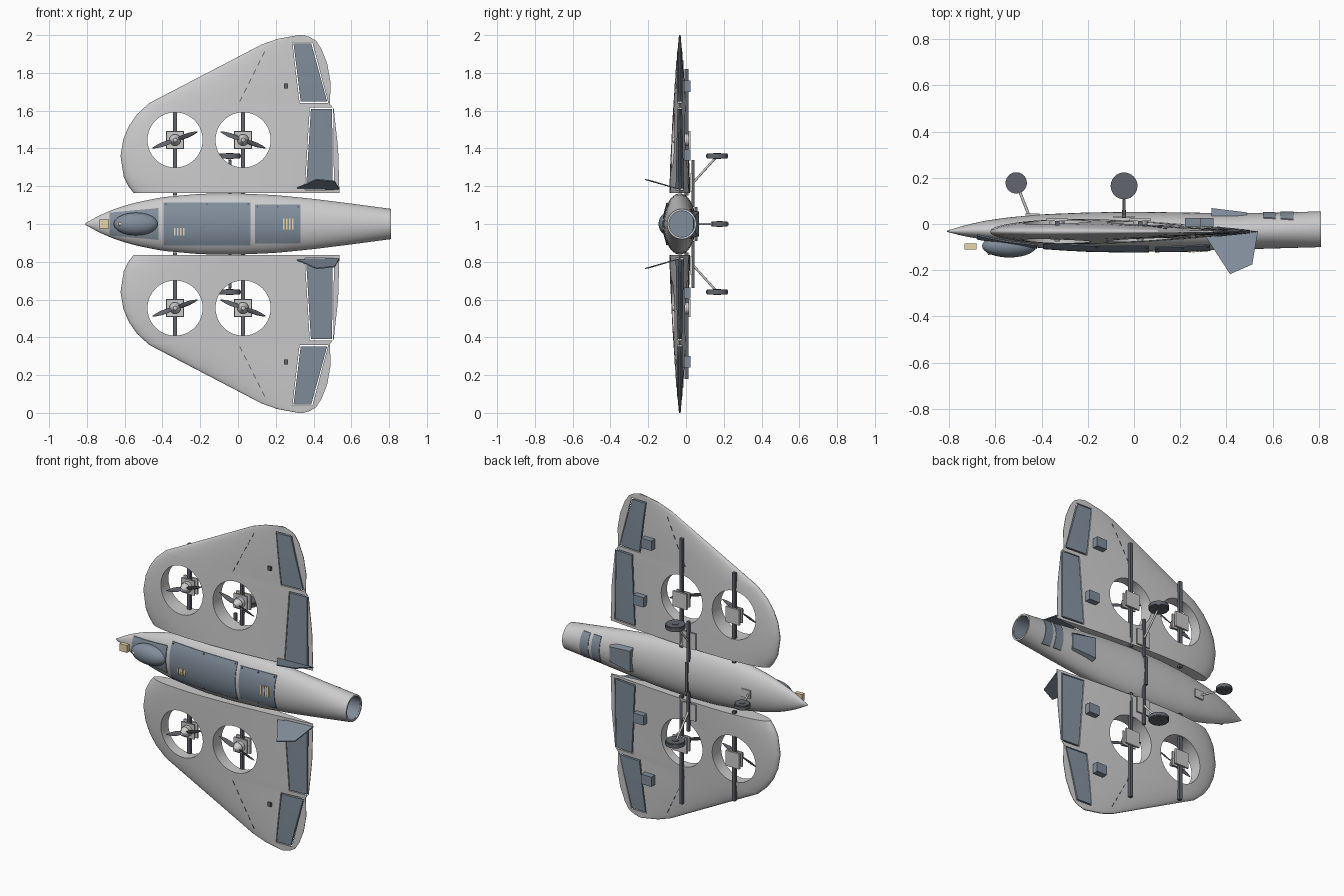
import bpy, bmesh, math
from mathutils import Vector, Matrix

if "Cube" in bpy.data.objects:
    bpy.data.objects.remove(bpy.data.objects["Cube"])

# All parts use a local frame whose origin sits on the fuselage axis (z = 1)
def mat(name, c):
    m = bpy.data.materials.new(name)
    m.diffuse_color = (*c, 1)
    m.use_nodes = True
    m.node_tree.nodes["Principled BSDF"].inputs["Base Color"].default_value = m.diffuse_color
    return m

GREY = mat("light_grey", (0.62, 0.63, 0.65))
BLUE = mat("slate", (0.22, 0.27, 0.33))
DARK = mat("dark_grey", (0.12, 0.13, 0.15))
TAN = mat("tan", (0.82, 0.66, 0.40))

def shade(ob):
    ob.data.shade_smooth()
    ob.data.set_sharp_from_angle(angle=math.radians(35))

def finish(name, bm, m, mirror=False):
    bmesh.ops.recalc_face_normals(bm, faces=bm.faces)
    me = bpy.data.meshes.new(name)
    bm.to_mesh(me)
    bm.free()
    ob = bpy.data.objects.new(name, me)
    bpy.context.collection.objects.link(ob)
    ob.location.z = 1
    me.materials.append(m)
    if mirror:
        mod = ob.modifiers.new("mirror", 'MIRROR')
        mod.use_axis = (False, False, True)
    shade(ob)
    return ob

def add_box(bm, c, s, rot=Matrix()):
    bmesh.ops.create_cube(bm, size=1, matrix=Matrix.Translation(c) @ rot @ Matrix.Diagonal((*s, 1)))

def add_rod(bm, a, b, r, r2=None, n=24):
    a, b = Vector(a), Vector(b)
    q = (b - a).to_track_quat('Z', 'Y').to_matrix().to_4x4()
    bmesh.ops.create_cone(bm, cap_ends=True, segments=n, radius1=r, radius2=r if r2 is None else r2,
                          depth=(b - a).length, matrix=Matrix.Translation((a + b) / 2) @ q)

def box(name, c, s, m, mirror=False):
    bm = bmesh.new()
    add_box(bm, c, s)
    return finish(name, bm, m, mirror)

def rod(name, a, b, r, m, mirror=False, r2=None):
    bm = bmesh.new()
    add_rod(bm, a, b, r, r2)
    return finish(name, bm, m, mirror)

def loft(bm, rings):
    vs = [[bm.verts.new(p) for p in r] for r in rings]
    n = len(vs[0])
    for a, b in zip(vs, vs[1:]):
        for i in range(n):
            bm.faces.new((a[i], a[(i + 1) % n], b[(i + 1) % n], b[i]))
    bm.faces.new(vs[0])
    bm.faces.new(vs[-1])

def interp(pts, t, k=1):
    for a, b in zip(pts, pts[1:]):
        if t <= b[0]:
            f = max(0, (t - a[0]) / (b[0] - a[0]))
            return a[k] + (b[k] - a[k]) * f
    return pts[-1][k]

def panel(name, quad, lo, hi, m, mirror=False, n=12):
    # closed slab over an (x, w) quad between two height functions
    def P(i, j, f):
        u, v = i / n, j / n
        a, b, c, d = (Vector(q) for q in quad)
        p = a.lerp(b, u).lerp(d.lerp(c, u), v)
        return (p.x, f(p.x, p.y), p.y)
    bm = bmesh.new()
    g = [[[bm.verts.new(P(i, j, f)) for j in range(n + 1)] for i in range(n + 1)] for f in (lo, hi)]
    for s in g:
        for i in range(n):
            for j in range(n):
                bm.faces.new((s[i][j], s[i + 1][j], s[i + 1][j + 1], s[i][j + 1]))
    rim = [(i, 0) for i in range(n)] + [(n, j) for j in range(n)] + \
          [(i, n) for i in range(n, 0, -1)] + [(0, j) for j in range(n, 0, -1)]
    for (i, j), (k, l) in zip(rim, rim[1:] + rim[:1]):
        bm.faces.new((g[0][i][j], g[0][k][l], g[1][k][l], g[1][i][j]))
    return finish(name, bm, m, mirror)

# Fuselage: x, half width, top y, belly y
FUS = [(-.81, .003, -.034, -.029), (-.74, .042, -.052, -.008), (-.66, .078, -.066, .012), (-.55, .112, -.087, .028),
       (-.4, .142, -.105, .042), (-.2, .16, -.117, .05), (0, .162, -.12, .053), (.2, .153, -.117, .05),
       (.4, .133, -.112, .047), (.6, .108, -.106, .048), (.81, .08, -.1, .055)]

def fus(x):
    # averaged neighbours soften the profile corners
    d = 0.03 if -.7 < x < .77 else 0
    return [sum(interp(FUS, x + e * d, k) for e in (-1, 0, 1)) / 3 for k in (1, 2, 3)]

def skin(side, off):
    def f(x, w):
        b, t, l = fus(x)
        return (t + l) / 2 + side * ((l - t) / 2 * math.sqrt(max(0, 1 - (w / b) ** 2)) + off)
    return f

def ring(x, k=1, src=None):
    b, t, l = fus(src or x)
    return [(x, (t + l) / 2 + k * (l - t) / 2 * math.sin(a), k * b * math.cos(a))
            for a in (math.tau * i / 48 for i in range(48))]

bm = bmesh.new()
loft(bm, [ring(-.81 + 1.62 * i / 60) for i in range(61)] + [ring(.81, .88), ring(.5, .88, .81)])
finish("fuselage", bm, GREY)
bm = bmesh.new()
loft(bm, [ring(.5, .86, .81), ring(.505, .86, .81)])
finish("tail_duct_bulkhead", bm, TAN)
bm = bmesh.new()
loft(bm, [ring(.51, .879, .81), ring(.805, .879, .81), ring(.805, .865, .81), ring(.51, .865, .81)])
finish("tail_duct_liner", bm, BLUE)

# Top hatches, vents and nose bubble
hatches = [("main_hatch", -.394, .066, .115), ("rear_hatch", .09, .33, .102)]
for name, x0, x1, h in hatches:
    panel(name, [(x0, -h), (x1, -h), (x1, h), (x0, h)], skin(-1, -.004), skin(-1, .004), BLUE)
    bm = bmesh.new()
    for x in (x0 + .012, (x0 + x1) / 2, x1 - .012):
        for w in (-h + .01, h - .01):
            y = skin(-1, 0)(x, w)
            add_rod(bm, (x, y + .002, w), (x, y - .007, w), .005, n=8)
    finish(name + "_screws", bm, DARK)
for name, x0, n, w, h in (("front_vent", -.335, 4, -.04, .04), ("rear_vent", .242, 4, 0, .06)):
    bm = bmesh.new()
    for i in range(n):
        x = x0 + i * .016
        add_box(bm, (x, skin(-1, .003)(x, w), w), (.01, .008, h))
    finish(name, bm, TAN)
panel("nose_plate", [(-.68, -.06), (-.42, -.085), (-.42, .085), (-.68, .06)], skin(-1, -.004), skin(-1, .005), BLUE)
bm = bmesh.new()
bmesh.ops.create_uvsphere(bm, u_segments=32, v_segments=20, radius=1,
                          matrix=Matrix.Translation((-.54, -.095, 0)) @ Matrix.Diagonal((.118, .05, .06, 1)))
finish("sensor_bubble", bm, BLUE)
rod("bubble_lens", (-.60, -.11, 0), (-.635, -.127, 0), .02, TAN, r2=.008)
box("nose_sensor", (-.708, -.098, 0), (.05, .025, .045), TAN)

# Wing: leading and trailing edge x by span w
LE = [(.165, -.553), (.2, -.58), (.25, -.605), (.36, -.622), (.45, -.607), (.52, -.577), (.58, -.535), (.64, -.47),
      (.95, .125), (.98, .21), (1, .32)]
TE = [(.165, .537), (.4, .53), (.61, .507), (.635, .487), (.75, .49), (.85, .472), (.93, .44), (.97, .413),
      (.99, .38), (1, .345)]
WY = -.033

def half(x, w):
    a, b = interp(LE, w), interp(TE, w)
    u = min(1, max(0, (x - a) / (b - a)))
    t = .003 + .05 * (1 - ((w - .165) / .835) ** 1.5)
    return 2 * t * (1.4845 * u ** .5 - .63 * u - 1.758 * u ** 2 + 1.4215 * u ** 3 - .518 * u ** 4) + .0015

def wing_skin(side, off):
    return lambda x, w: WY + side * (half(x, w) + off)

bm = bmesh.new()
stations = sorted({p[0] for p in LE + TE} | {.3, .4, .7, .8, .9})
rings, N = [], 28
for w in stations:
    a, b = interp(LE, w), interp(TE, w)
    xs = [a + (b - a) * (1 - math.cos(math.pi * i / N)) / 2 for i in range(N + 1)]
    rings.append([(x, WY - half(x, w), w) for x in xs] + [(x, WY + half(x, w), w) for x in reversed(xs)])
loft(bm, rings)
wing = finish("wing", bm, GREY)

# Cut fan ducts and control surface openings
FANS = [(-.333, 20), (.027, -20)]
SPAN = .445
ELEV = {"outer_elevon": [(.294, .955), (.388, .955), (.472, .648), (.332, .648)],
        "inner_elevon": [(.386, .61), (.498, .61), (.502, .187), (.36, .187)]}
cutters = []
for x, _ in FANS:
    bm = bmesh.new()
    add_rod(bm, (x, -.3, SPAN), (x, .3, SPAN), .146, n=64)
    cutters.append(finish("duct_cutter", bm, GREY))
for q in ELEV.values():
    c = sum((Vector(p) for p in q), Vector((0, 0))) / 4
    big = [Vector(p) + Vector((math.copysign(.006, p[0] - c.x), math.copysign(.007, p[1] - c.y))) for p in q]
    cutters.append(panel("elevon_cutter", big, lambda x, w: -.3, lambda x, w: .3, GREY, n=1))
for c in cutters:
    c.hide_render = True
    md = wing.modifiers.new("cut", 'BOOLEAN')
    md.operation, md.object, md.solver = 'DIFFERENCE', c, 'EXACT'
    bpy.context.view_layer.objects.active = wing
    bpy.ops.object.modifier_apply(modifier=md.name)
    bpy.data.objects.remove(c)
shade(wing)
wing.modifiers.new("mirror", 'MIRROR').use_axis = (False, False, True)
for name, q in ELEV.items():
    panel(name, q, wing_skin(-1, .002), wing_skin(1, .002), BLUE, True)

# Seam dashes, horns and servo boxes
bm = bmesh.new()
for i in range(6):
    t = i / 5
    x, w = .015 + .12 * t, .66 + .24 * t
    for s in (-1, 1):
        add_box(bm, (x, wing_skin(s, 0)(x, w), w), (.004, .004, .03), Matrix.Rotation(math.radians(27), 4, 'Y'))
finish("wing_seams", bm, DARK, True)
for name, x, w in (("outer", .255, .73), ("inner", .31, .365)):
    box(name + "_servo", (x, .007, w), (.07, .036, .06), BLUE, True)
box("control_horn", (.255, -.055, .73), (.022, .012, .025), DARK, True)

# Spars and lift fans
for x, end in ((-.333, .705), (.027, .82)):
    box("spar", (x, .003, (.15 + end) / 2), (.02, .02, end - .15), DARK, True)
for x, tilt in FANS:
    bm = bmesh.new()
    add_box(bm, (x, -.012, SPAN), (.09, .008, .09))
    add_box(bm, (x, .018, SPAN), (.095, .012, .095))
    add_rod(bm, (x, .012, SPAN), (x, -.04, SPAN), .032)
    add_rod(bm, (x, -.04, SPAN), (x, -.075, SPAN), .03, .01)
    finish("fan_motor", bm, GREY, True)
    for s in (1, -1):
        bm = bmesh.new()
        for k in (0, 180):
            R = Matrix.Translation((x, -.05, s * SPAN)) @ Matrix.Rotation(math.radians(k - tilt), 4, 'Y')
            rings = []
            for r, c, tw in ((.01, .012, 40), (.04, .028, 32), (.075, .026, 22), (.105, .016, 16), (.127, .004, 12)):
                T = R @ Matrix.Rotation(math.radians(tw), 4, 'X')
                rings.append([T @ Vector((r, y, z)) for y, z in ((0, -c / 2), (.003, 0), (0, c / 2), (-.003, 0))])
            loft(bm, rings)
        finish("propeller", bm, DARK)

# Canted tail fins
bm = bmesh.new()
prof = [(.304, -.045, .187), (.416, -.217, .236), (.512, -.175, .226), (.537, -.03, .183)]
loft(bm, [[(x, y, w + d) for x, y, w in prof] for d in (-.003, .003)])
finish("tail_fin", bm, BLUE, True)

# Belly scoop and exhaust louvres
bm = bmesh.new()
loft(bm, [[(.335, .03, -.075), (.335, .069, -.065), (.335, .069, .065), (.335, .03, .075)],
          [(.49, .02, -.07), (.49, .05, -.045), (.49, .05, .045), (.49, .02, .07)]])
finish("belly_scoop", bm, BLUE)
for x in (.558, .635):
    panel("belly_louvre", [(x, -.08), (x + .055, -.08), (x + .055, .08), (x, .08)], skin(1, -.01), skin(1, .004), BLUE)

# Landing gear
def wheel(name, x, y, w, r, mirror):
    bm = bmesh.new()
    for rr, t in ((r, .009), (r - .004, .014), (r * .35, .017)):
        add_rod(bm, (x, y, w - t), (x, y, w + t), rr, n=40)
    finish(name, bm, DARK, mirror)

wheel("main_wheel", -.043, .165, .36, .058, True)
wheel("nose_wheel", -.51, .178, 0, .046, False)
rod("main_leg", (-.043, .03, .21), (-.043, .165, .36), .006, GREY, True)
rod("nose_leg", (-.45, .025, 0), (-.51, .178, 0), .006, GREY)
box("nose_gear_mount", (-.44, .038, 0), (.06, .016, .05), GREY)
box("main_gear_plate", (-.043, .03, .22), (.09, .01, .1), GREY, True)
box("main_gear_beam", (-.043, .036, .215), (.016, .016, .25), DARK, True)
box("belly_beam", (-.043, .053, 0), (.016, .014, .18), DARK)
